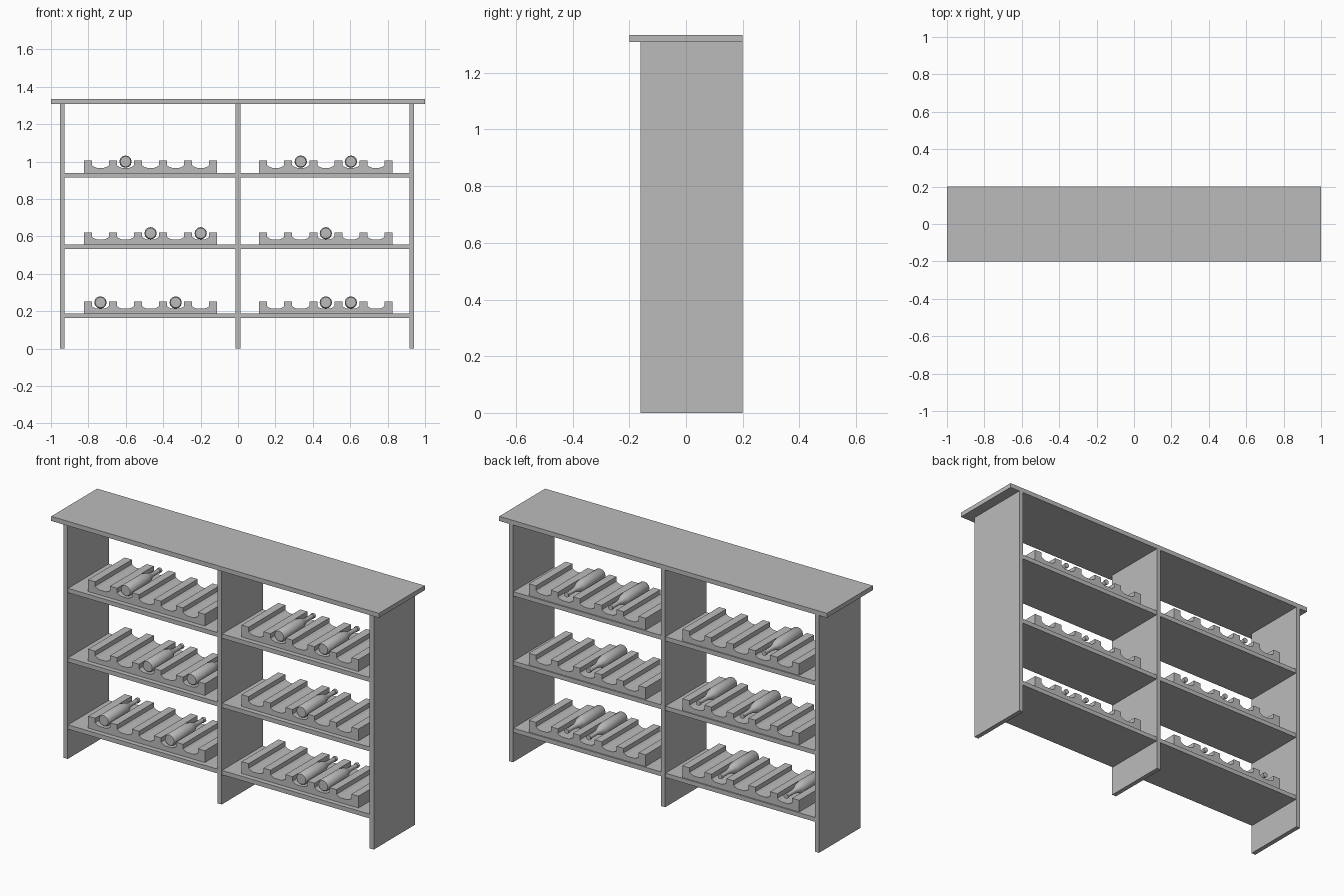
import bpy, bmesh, math

if "Cube" in bpy.data.objects:
    bpy.data.objects.remove(bpy.data.objects["Cube"])

grey = bpy.data.materials.new("plain grey")
grey.diffuse_color = (0.5, 0.5, 0.5, 1)
grey.use_nodes = True
grey.node_tree.nodes["Principled BSDF"].inputs["Base Color"].default_value = grey.diffuse_color


def finish(name, bm):
    bmesh.ops.recalc_face_normals(bm, faces=bm.faces)
    me = bpy.data.meshes.new(name)
    bm.to_mesh(me)
    bm.free()
    ob = bpy.data.objects.new(name, me)
    me.materials.append(grey)
    bpy.context.collection.objects.link(ob)
    return ob


def board(name, x0, x1, y0, y1, z0, z1):
    bm = bmesh.new()
    bmesh.ops.create_cube(bm, size=1)
    for v in bm.verts:
        v.co = (x1 if v.co.x > 0 else x0, y1 if v.co.y > 0 else y0, z1 if v.co.z > 0 else z0)
    return finish(name, bm)


PITCH, RIDGE = 0.134, 0.043


def rack(name, x0, z):
    # comb profile with five cradles, extruded front to back
    pts = [(0, 0), (0, 0.065)]
    for i in range(5):
        a, b = i * PITCH + RIDGE, (i + 1) * PITCH
        pts += [(a, 0.065), (a, 0.040), (a + 0.012, 0.032), (a + 0.026, 0.027),
                (b - 0.026, 0.027), (b - 0.012, 0.032), (b, 0.040), (b, 0.065)]
    end = 5 * PITCH + RIDGE
    pts += [(end, 0.065), (end, 0)]
    bm = bmesh.new()
    face = bm.faces.new([bm.verts.new((x0 + x, -0.13, z + h)) for x, h in pts])
    ext = bmesh.ops.extrude_face_region(bm, geom=[face])["geom"]
    verts = [g for g in ext if isinstance(g, bmesh.types.BMVert)]
    bmesh.ops.translate(bm, verts=verts, vec=(0, 0.32, 0))
    return finish(name, bm)


def bottle(name, x, z, sides=12):
    # turned profile (y, radius): base at the front, neck at the back
    prof = [(-0.12, 0.028), (-0.113, 0.033), (0.04, 0.033), (0.065, 0.028), (0.09, 0.017),
            (0.11, 0.012), (0.165, 0.011), (0.166, 0.014), (0.18, 0.014)]
    bm = bmesh.new()
    rings = []
    for y, r in prof:
        rings.append([bm.verts.new((x + r * math.cos(t), y, z + r * math.sin(t)))
                      for t in (2 * math.pi * k / sides for k in range(sides))])
    for p, q in zip(rings, rings[1:]):
        for k in range(sides):
            n = (k + 1) % sides
            bm.faces.new((p[k], p[n], q[n], q[k]))
    bm.faces.new(rings[0])
    bm.faces.new(rings[-1])
    ob = finish(name, bm)
    bpy.ops.object.select_all(action='DESELECT')
    ob.select_set(True)
    bpy.context.view_layer.objects.active = ob
    bpy.ops.object.shade_smooth_by_angle(angle=math.radians(50))


# carcass
board("top_board", -1, 1, -0.2, 0.2, 1.309, 1.334)
board("left_panel", -0.952, -0.927, -0.16, 0.2, 0, 1.309)
board("right_panel", 0.916, 0.941, -0.16, 0.2, 0, 1.309)
board("middle_panel", -0.0125, 0.0125, -0.16, 0.2, 0, 1.309)

# shelves per bay, each with a rack and bottles in chosen cradles
LEFT, RIGHT = -0.824, 0.113
rows = [("lower", 0.187, (0, 3), (2, 3)),
        ("middle", 0.557, (2, 4), (2,)),
        ("upper", 0.940, (1,), (1, 3))]
for row, z, left, right in rows:
    for side, x0, slots, a, b in (("left", LEFT, left, -0.927, -0.0125),
                                  ("right", RIGHT, right, 0.0125, 0.916)):
        board(f"{row}_{side}_shelf", a, b, -0.157, 0.197, z - 0.024, z)
        rack(f"{row}_{side}_rack", x0, z)
        for s in slots:
            bottle(f"{row}_{side}_bottle_{s}", x0 + s * PITCH + (PITCH + RIDGE) / 2, z + 0.06)
